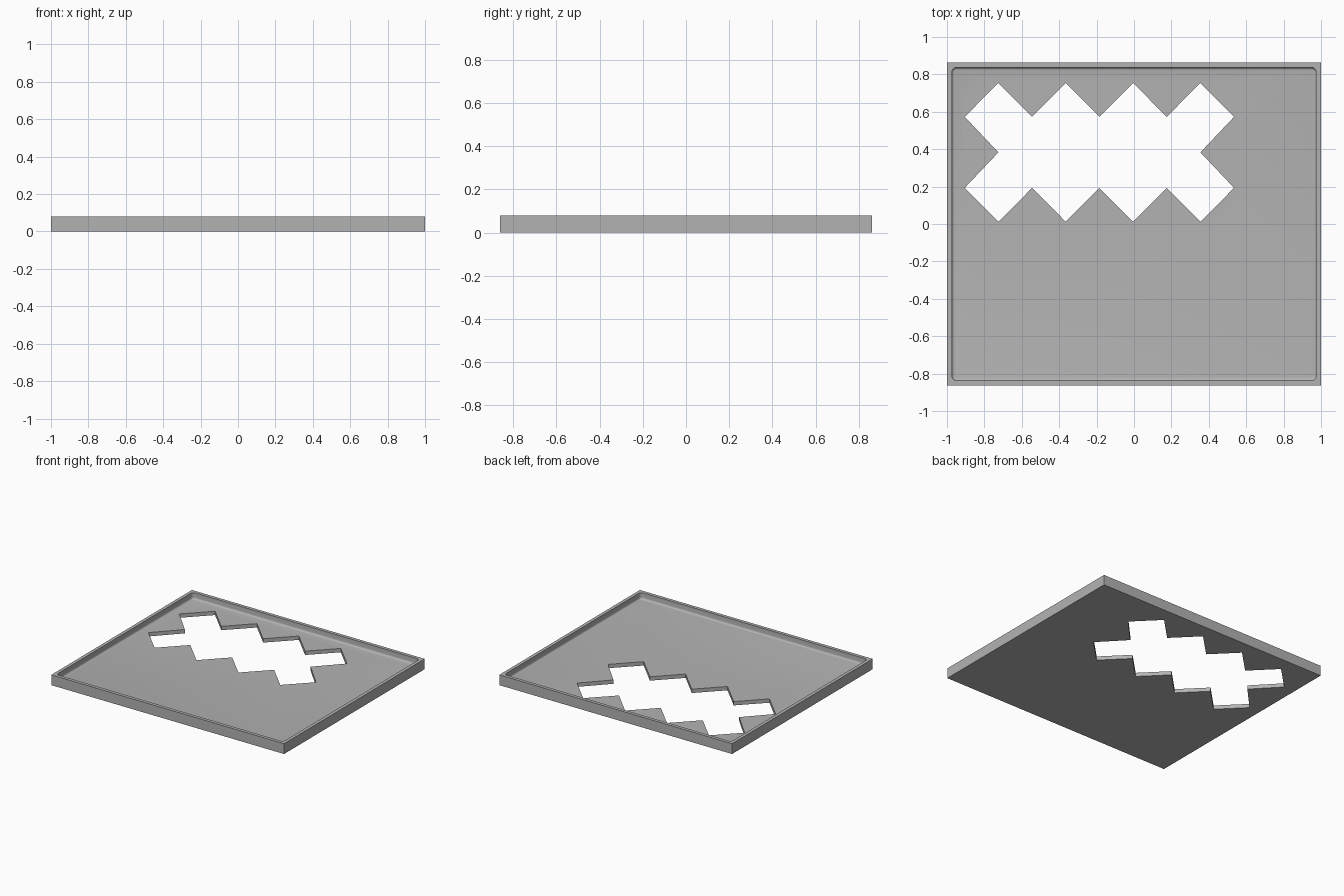
import bpy, bmesh, math

old = bpy.data.objects.get("Cube")
if old:
    bpy.data.objects.remove(old, do_unlink=True)

LENGTH, DEPTH, HEIGHT = 2.0, 1.725, 0.08
FLOOR, RIM, FILLET, CORNER = 0.03, 0.026, 0.014, 0.025

grey = bpy.data.materials.new("mid grey")
grey.use_nodes = True
colour = (0.45, 0.45, 0.45, 1)
grey.diffuse_color = colour
grey.node_tree.nodes["Principled BSDF"].inputs["Base Color"].default_value = colour


def loft(name, rings):
    """Skin a stack of matching point rings and cap both ends."""
    bm = bmesh.new()
    loops = [[bm.verts.new(p) for p in ring] for ring in rings]
    for low, high in zip(loops, loops[1:]):
        for i in range(len(low)):
            j = (i + 1) % len(low)
            bm.faces.new((low[i], low[j], high[j], high[i]))
    bm.faces.new(loops[0][::-1])
    bm.faces.new(loops[-1])
    bmesh.ops.recalc_face_normals(bm, faces=bm.faces)
    mesh = bpy.data.meshes.new(name)
    bm.to_mesh(mesh)
    bm.free()
    obj = bpy.data.objects.new(name, mesh)
    mesh.materials.append(grey)
    bpy.context.collection.objects.link(obj)
    return obj


def rectangle(inset, z, radius=0, steps=0):
    """Rectangle outline inset from the tray edge, with rounded corners."""
    points = []
    for k, (sx, sy) in enumerate([(1, 1), (-1, 1), (-1, -1), (1, -1)]):
        cx = sx * (LENGTH / 2 - inset - radius)
        cy = sy * (DEPTH / 2 - inset - radius)
        for s in range(steps + 1):
            a = (k + s / max(steps, 1)) * math.pi / 2
            points.append((cx + radius * math.cos(a), cy + radius * math.sin(a), z))
    return points


def cut(target, cutter):
    cutter.hide_render = True
    mod = target.modifiers.new(cutter.name, 'BOOLEAN')
    mod.operation, mod.solver, mod.object = 'DIFFERENCE', 'EXACT', cutter
    bpy.context.view_layer.objects.active = target
    bpy.ops.object.modifier_apply(modifier=mod.name)
    bpy.data.objects.remove(cutter, do_unlink=True)


# Tray block
tray = loft("tray", [rectangle(0, 0), rectangle(0, HEIGHT)])

# Shallow recess, filleted where the wall meets the floor
rings = []
for s in range(5):
    a = s / 4 * math.pi / 2
    shrink = FILLET * (1 - math.sin(a))
    z = FLOOR + FILLET * (1 - math.cos(a))
    rings.append(rectangle(RIM + shrink, z, CORNER - shrink, 6))
rings.append(rectangle(RIM, HEIGHT + 0.05, CORNER, 6))
cut(tray, loft("recess", rings))

# Zigzag opening made of two rows of overlapping diamonds
CX, CY, STEP, TIP, NOTCH = -0.185, 0.383, 0.18, 0.371, 0.19
upper = [(i * STEP, TIP if i % 2 else NOTCH) for i in range(4, -5, -1)]
outline = upper + [(-3 * STEP, 0)] + [(-x, -y) for x, y in upper] + [(3 * STEP, 0)]
cut(tray, loft("opening", [[(CX + x, CY + y, z) for x, y in outline]
                           for z in (-0.05, HEIGHT + 0.05)]))

# Smooth the fillets, keep the edges crisp
bpy.ops.object.select_all(action='DESELECT')
tray.select_set(True)
bpy.context.view_layer.objects.active = tray
bpy.ops.object.shade_smooth_by_angle(angle=math.radians(30))
